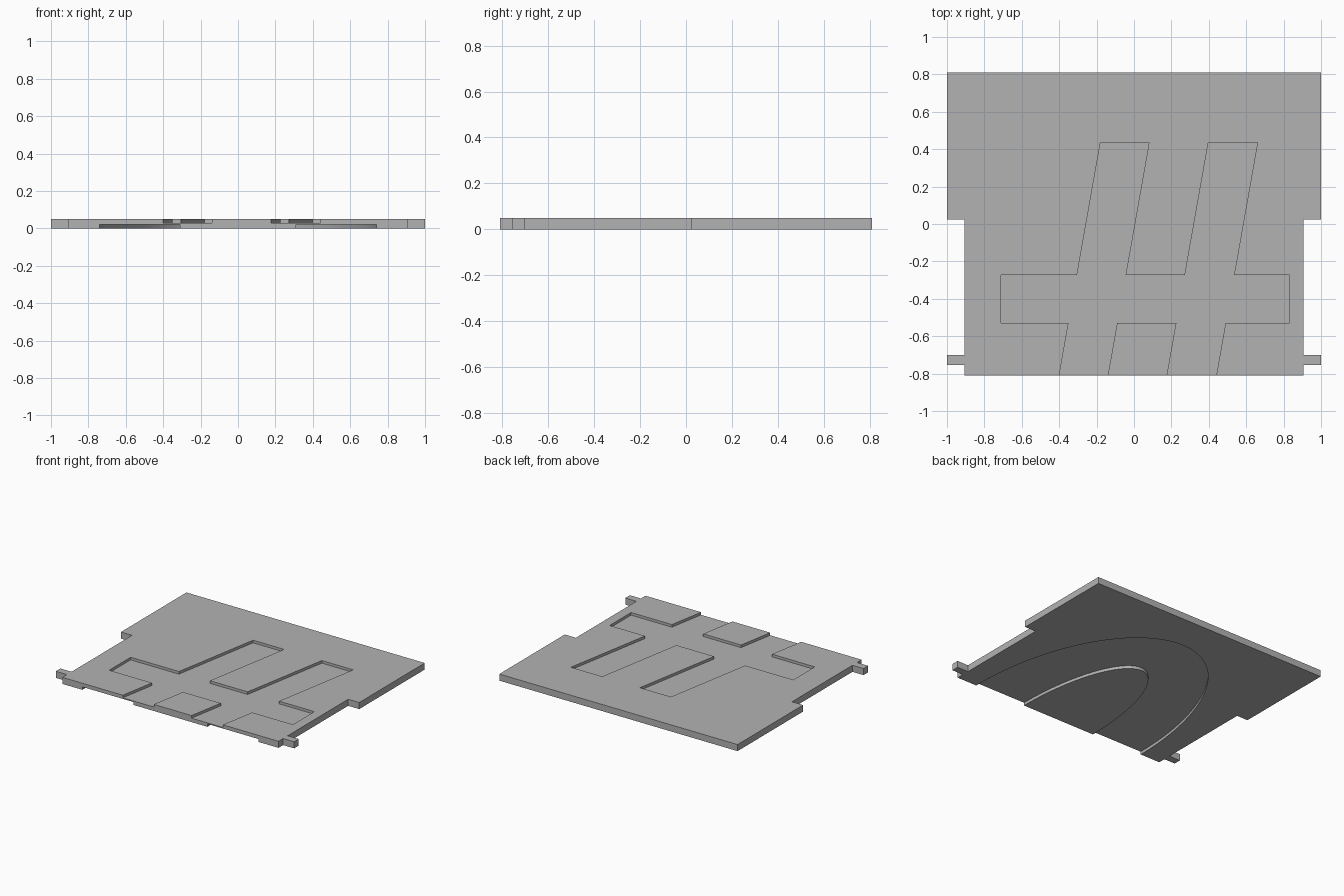
import bpy
import bmesh
from math import pi, cos, sin

cube = bpy.data.objects.get("Cube")
if cube:
    bpy.data.objects.remove(cube, do_unlink=True)

grey = bpy.data.materials.new("plain grey")
grey.use_nodes = True
GREY = (0.45, 0.45, 0.45, 1)
grey.diffuse_color = GREY
grey.node_tree.nodes["Principled BSDF"].inputs["Base Color"].default_value = GREY

THICK = 0.05
FRONT = -0.81
BACK = 0.81


def prism(name, outline, z0, z1):
    """Extrude a flat outline between two heights."""
    bm = bmesh.new()
    face = bm.faces.new([bm.verts.new((x, y, z0)) for x, y in outline])
    top = bmesh.ops.extrude_face_region(bm, geom=[face])["geom"]
    bmesh.ops.translate(bm, vec=(0, 0, z1 - z0),
                        verts=[v for v in top if isinstance(v, bmesh.types.BMVert)])
    bmesh.ops.recalc_face_normals(bm, faces=bm.faces)
    mesh = bpy.data.meshes.new(name)
    bm.to_mesh(mesh)
    bm.free()
    mesh.materials.append(grey)
    obj = bpy.data.objects.new(name, mesh)
    bpy.context.collection.objects.link(obj)
    return obj


def cut(target, cutter):
    """Subtract a cutter for good, then discard it."""
    cutter.hide_render = True
    bpy.context.view_layer.objects.active = target
    mod = target.modifiers.new("cut", "BOOLEAN")
    mod.operation = "DIFFERENCE"
    mod.solver = "EXACT"
    mod.object = cutter
    bpy.ops.object.modifier_apply(modifier=mod.name)
    bpy.data.objects.remove(cutter, do_unlink=True)


# Plate with wide back half and two small side tabs near the front
half = [(0.907, FRONT), (0.907, -0.755), (1, -0.755), (1, -0.70),
        (0.907, -0.70), (0.907, 0.025), (1, 0.025), (1, BACK)]
plate = prism("plate", half + [(-x, y) for x, y in reversed(half)], 0, THICK)

# Top recess: two slanted channels open at the front, and a cross channel
SLANT = 0.177
FLOOR = 0.03
for left, right in ((-0.40, -0.14), (0.177, 0.44)):
    channel = []
    for y, xs in ((-0.9, (left, right)), (0.437, (right, left))):
        channel += [(x + SLANT * (y - FRONT), y) for x in xs]
    cut(plate, prism("channel_cutter", channel, FLOOR, 0.1))
cross = [(-0.71, -0.53), (0.832, -0.53), (0.832, -0.273), (-0.71, -0.273)]
cut(plate, prism("cross_cutter", cross, FLOOR, 0.1))


# Arched groove in the underside, open at the front
def arch(a, b, steps=48):
    curve = [(a * cos(pi * i / steps), FRONT + b * sin(pi * i / steps))
             for i in range(steps + 1)]
    return [(a, -0.9)] + curve + [(-a, -0.9)]


groove = arch(0.74, 1.34) + arch(0.31, 0.89)[::-1]
cut(plate, prism("groove_cutter", groove, -0.1, 0.022))

bpy.ops.object.select_all(action="DESELECT")
plate.select_set(True)
bpy.context.view_layer.objects.active = plate
bpy.ops.object.shade_smooth_by_angle(angle=pi / 6)
